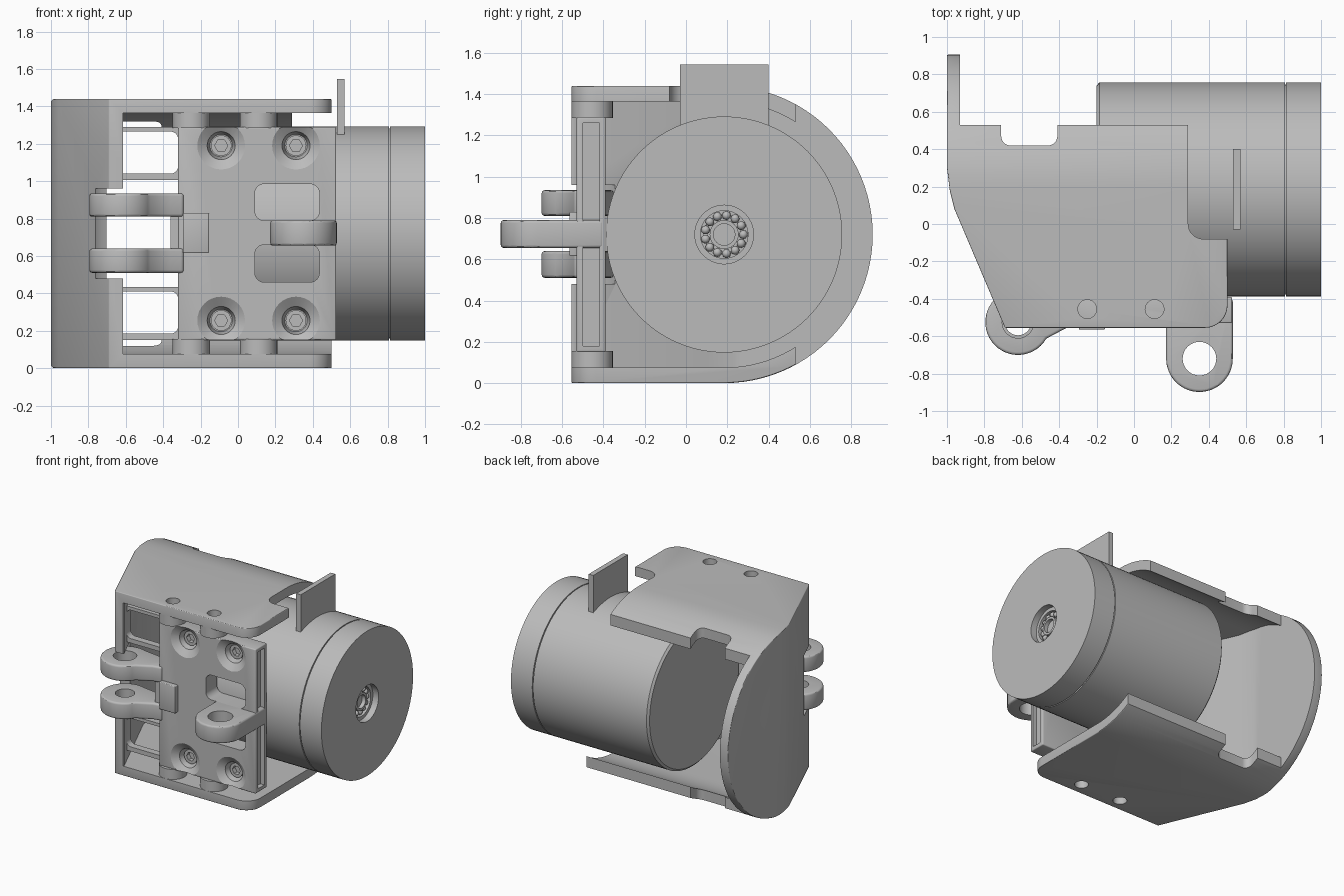
import bpy, bmesh, math
from mathutils import Vector, Matrix

if "Cube" in bpy.data.objects:
    bpy.data.objects.remove(bpy.data.objects["Cube"])

grey = bpy.data.materials.new("plain_grey")
grey.use_nodes = True
grey.diffuse_color = (0.5, 0.5, 0.5, 1)
grey.node_tree.nodes["Principled BSDF"].inputs["Base Color"].default_value = (0.5, 0.5, 0.5, 1)

CY, CZ = 0.185, 0.72          # drum axis
AXES = {"X": lambda a, b, t: (t, a, b),
        "Y": lambda a, b, t: (a, t, b),
        "Z": lambda a, b, t: (a, b, t)}


def finish(name, bm):
    bmesh.ops.recalc_face_normals(bm, faces=bm.faces)
    mesh = bpy.data.meshes.new(name)
    bm.to_mesh(mesh)
    bm.free()
    mesh.materials.append(grey)
    ob = bpy.data.objects.new(name, mesh)
    bpy.context.collection.objects.link(ob)
    return ob


def prism(name, pts, lo, hi, axis):
    """Extrude a flat outline along an axis."""
    bm = bmesh.new()
    face = bm.faces.new([bm.verts.new(AXES[axis](a, b, lo)) for a, b in pts])
    ext = bmesh.ops.extrude_face_region(bm, geom=[face])["geom"]
    shift = Vector(AXES[axis](0, 0, hi - lo))
    bmesh.ops.translate(bm, verts=[v for v in ext if isinstance(v, bmesh.types.BMVert)], vec=shift)
    return finish(name, bm)


def arc(cx, cy, r, start, end, n=8):
    steps = [math.radians(start + (end - start) * i / n) for i in range(n + 1)]
    return [(cx + r * math.cos(t), cy + r * math.sin(t)) for t in steps]


def circle(cx, cy, r, n=32):
    return arc(cx, cy, r, 0, 360, n)[:-1]


def rect(a0, a1, b0, b1, r=0.0):
    if not r:
        return [(a0, b0), (a1, b0), (a1, b1), (a0, b1)]
    return (arc(a1 - r, b1 - r, r, 0, 90) + arc(a0 + r, b1 - r, r, 90, 180)
            + arc(a0 + r, b0 + r, r, 180, 270) + arc(a1 - r, b0 + r, r, 270, 360))


def lathe(name, profile, origin, axis, steps=96):
    """Spin (distance, radius) points round an axis through origin."""
    bm = bmesh.new()
    d = Vector(AXES[axis](0, 0, 1))
    side = Vector((0, 0, 1))
    verts = [bm.verts.new(Vector(origin) + d * t + side * r) for t, r in profile]
    edges = [bm.edges.new(p) for p in zip(verts, verts[1:])]
    bmesh.ops.spin(bm, geom=verts + edges, cent=origin, axis=d, angle=math.tau, steps=steps)
    bmesh.ops.remove_doubles(bm, verts=bm.verts, dist=0.0005)
    return finish(name, bm)


def apply(ob, mod):
    bpy.context.view_layer.objects.active = ob
    bpy.ops.object.modifier_apply(modifier=mod.name)


def boolean(ob, other, op="DIFFERENCE"):
    mod = ob.modifiers.new("cut", "BOOLEAN")
    mod.operation, mod.solver, mod.object = op, "EXACT", other
    apply(ob, mod)
    bpy.data.objects.remove(other)


def bevel(ob, width):
    mod = ob.modifiers.new("round", "BEVEL")
    mod.width, mod.segments, mod.angle_limit = width, 3, math.radians(40)
    apply(ob, mod)


def dee(r):
    """Side outline: flat front, round back."""
    return arc(CY, CZ, r, -90, 90, 48) + [(-0.555, CZ + r), (-0.555, CZ - r)]


# Shell: rounded outer block
shell = prism("shell", dee(0.72), -1, 0.6, "X")
plan = ([(-1, 1.2), (-1, 0.3), (-0.985, 0.18), (-0.96, 0.08), (-0.69, -0.555)]
        + arc(0.38, -0.435, 0.12, -90, 0) + [(0.5, 1.2)])
boolean(shell, prism("plan", plan, -0.3, 1.8, "Z"), "INTERSECT")
bevel(shell, 0.02)

# Shell: hollow, open at the front and the back
hollow = prism("hollow", [(-0.8 if y < -0.5 else y, z) for y, z in dee(0.645)], -0.95, 0.8, "X")
inner = [(-0.93, 1.2), (-0.93, 0.25), (-0.9, 0.1), (-0.615, -0.54), (-0.615, -1), (0.7, -1), (0.7, 1.2)]
boolean(hollow, prism("inner", inner, -0.3, 1.8, "Z"), "INTERSECT")
boolean(shell, hollow)
boolean(shell, prism("back_cut", rect(-0.93, 0.8, 0.53, 1.3), -0.3, 1.8, "Z"))
boolean(shell, prism("notch", rect(-0.71, -0.41, 0.42, 0.8, 0.05), -0.3, 1.8, "Z"))
boolean(shell, prism("step", rect(0.29, 0.9, -0.08, 0.8, 0.08), 0.8, 1.8, "Z"))
boolean(shell, prism("hinge_gap", circle(-0.62, -0.525, 0.2), 0.48, 0.96, "Z"))
for x in (-0.25, 0.11):
    boolean(shell, prism("screw_hole", circle(x, -0.455, 0.05), -0.3, 1.8, "Z"))

# Spacers between shell and mounting plate
spacers = []
for x in (-0.25, 0.11):
    for where, z0, z1 in (("lower", 0.07, 0.155), ("upper", 1.285, 1.37)):
        boss = prism(where + "_spacer", circle(x, -0.455, 0.1), z0, z1, "Z")
        boolean(boss, prism("bore", circle(x, -0.455, 0.05), z0 - 0.1, z1 + 0.1, "Z"))
        spacers.append(boss)

# Mounting plate with windows, side groove and countersunk screws
plate = prism("mounting_plate", rect(-0.32, 0.525, 0.15, 1.29), -0.53, -0.39, "Y")
bevel(plate, 0.008)
for z0, z1 in ((0.46, 0.66), (0.79, 0.985)):
    boolean(plate, prism("window", rect(0.09, 0.435, z0, z1, 0.05), -0.7, -0.2, "Y"))
boolean(plate, prism("groove", rect(0.49, 0.6, -0.5, -0.42), 0.18, 1.26, "Z"))
screws = []
for x in (-0.09, 0.31):
    for z in (0.255, 1.19):
        cone = [(-0.1, 0), (-0.1, 0.135), (0.0, 0.135), (0.04, 0.075), (0.11, 0.06), (0.11, 0)]
        boolean(plate, lathe("countersink", cone, (x, -0.535, z), "Y", 32))
        head = prism("screw_head", circle(x, z, 0.055), -0.465, -0.41, "Y")
        boolean(head, prism("hex", circle(x, z, 0.035, 6), -0.6, -0.43, "Y"))
        screws.append(head)
pad = prism("front_pad", rect(-0.295, -0.155, 0.615, 0.83), -0.565, -0.52, "Y")
bevel(pad, 0.006)

# Windowed arms joining the plate to the slanted wall
arms = []
for where, z0, z1 in (("lower", 0.15, 0.435), ("upper", 1.005, 1.29)):
    arm = prism(where + "_arm", rect(-0.7, -0.28, z0, z1), -0.45, -0.395, "Y")
    boolean(arm, prism("window", rect(-0.66, -0.32, z0 + 0.035, z1 - 0.025, 0.04), -0.7, -0.2, "Y"))
    arms.append(arm)


def lug(name, cx, cy, outline, z0, z1, hole):
    ob = prism(name, outline, z0, z1, "Z")
    bevel(ob, 0.015)
    boolean(ob, prism("pin_hole", circle(cx, cy, hole), z0 - 0.1, z1 + 0.1, "Z"))
    return ob


# Hinge lugs: a pair on one side, a single one on the other
pair = arc(-0.62, -0.525, 0.175, 70, 330, 32) + [(-0.36, -0.555), (-0.29, -0.54), (-0.29, -0.4)]
single = arc(0.35, -0.72, 0.178, -180, 0, 32) + [(0.528, -0.4), (0.172, -0.4)]
lugs = [lug("lower_lug", -0.62, -0.525, pair, 0.51, 0.64, 0.07),
        lug("upper_lug", -0.62, -0.525, pair, 0.81, 0.935, 0.085),
        lug("single_lug", 0.35, -0.72, single, 0.655, 0.79, 0.09)]
web = prism("lug_web", rect(-0.36, -0.3, 0.52, 0.925), -0.525, -0.4, "Y")

# Drum motor with groove and bearing seat
drum = lathe("motor_drum", [(-0.2, 0), (-0.2, 0.555), (-0.185, 0.572), (0.806, 0.572), (0.806, 0.562),
                            (0.814, 0.562), (0.814, 0.572), (1, 0.572), (1, 0.142), (0.95, 0.142),
                            (0.95, 0.115), (0.9, 0.115), (0.9, 0)], (0, CY, CZ), "X")
hub = lathe("bearing_hub", [(0.89, 0.07), (0.95, 0.07), (0.95, 0.052), (0.92, 0.052), (0.92, 0)],
            (0, CY, CZ), "X", 48)
bm = bmesh.new()
for i in range(13):
    t = math.tau * i / 13
    spot = (0.925, CY + 0.093 * math.cos(t), CZ + 0.093 * math.sin(t))
    bmesh.ops.create_uvsphere(bm, u_segments=12, v_segments=8, radius=0.021, matrix=Matrix.Translation(spot))
balls = finish("bearing_balls", bm)

# Upright tab on the drum
tab = prism("upright_tab", rect(0.53, 0.57, -0.03, 0.4), 1.24, 1.545, "Z")

# Smooth round surfaces, keep edges sharp
parts = [shell, plate, pad, web, drum, hub, balls, tab] + spacers + screws + arms + lugs
bpy.ops.object.select_all(action="DESELECT")
for ob in parts:
    ob.select_set(True)
bpy.context.view_layer.objects.active = shell
bpy.ops.object.shade_smooth_by_angle(angle=math.radians(30))
